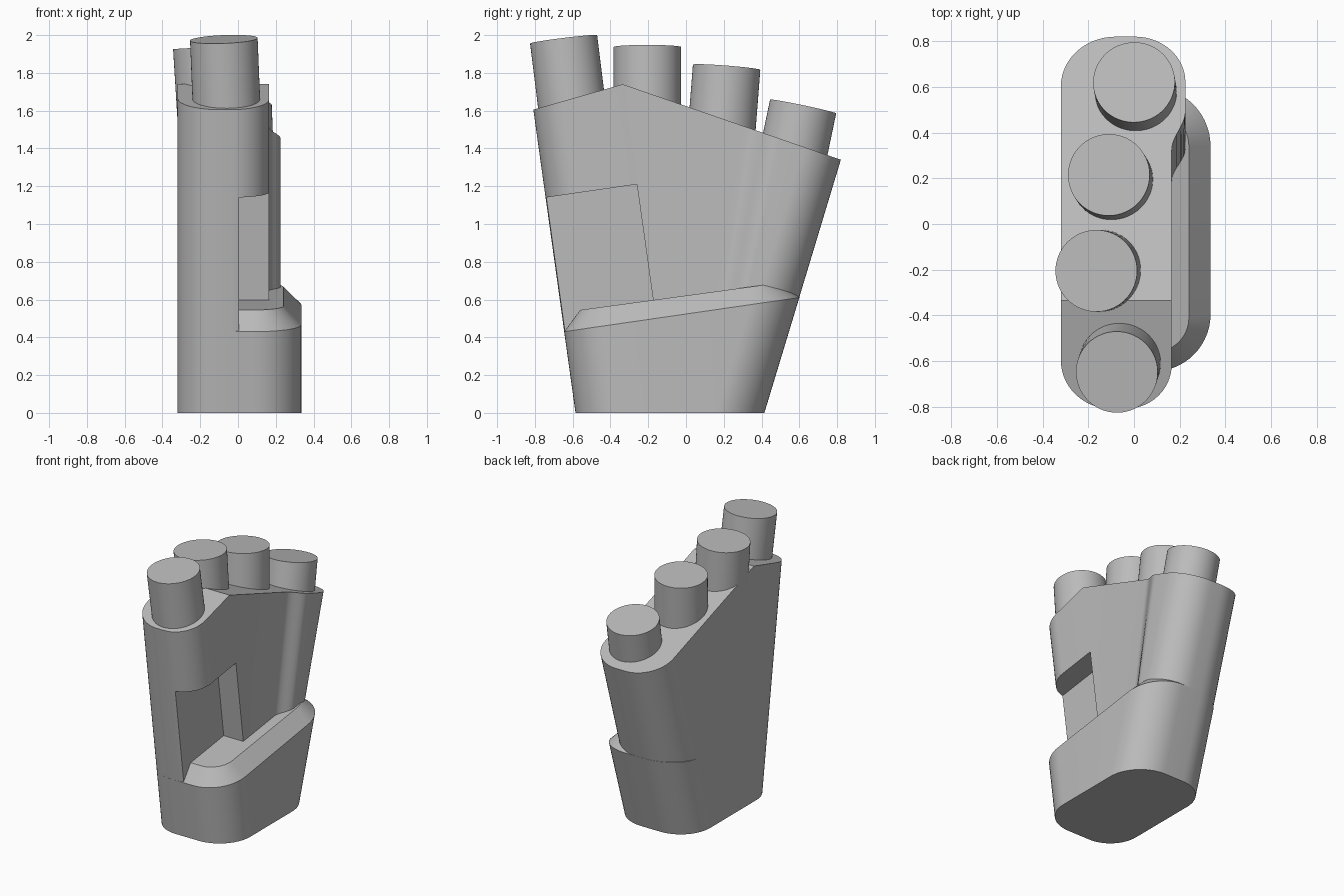
import bpy
import bmesh
from math import sin, cos, pi, radians
from mathutils import Vector

if "Cube" in bpy.data.objects:
    bpy.data.objects.remove(bpy.data.objects["Cube"], do_unlink=True)

# Single matte grey for every part
grey = bpy.data.materials.new("plain_grey")
grey.use_nodes = True
COLOUR = (0.5, 0.5, 0.5, 1)
grey.diffuse_color = COLOUR
grey.node_tree.nodes["Principled BSDF"].inputs["Base Color"].default_value = COLOUR

LEFT = -0.32


def make_object(name, bm):
    bmesh.ops.recalc_face_normals(bm, faces=bm.faces)
    mesh = bpy.data.meshes.new(name)
    bm.to_mesh(mesh)
    bm.free()
    mesh.materials.append(grey)
    obj = bpy.data.objects.new(name, mesh)
    bpy.context.collection.objects.link(obj)
    return obj


def select(obj):
    bpy.ops.object.select_all(action="DESELECT")
    obj.select_set(True)
    bpy.context.view_layer.objects.active = obj


def smooth(obj, angle=30):
    select(obj)
    bpy.ops.object.shade_smooth_by_angle(angle=radians(angle))


def front_y(z):
    return -0.585 - 0.139 * z


def back_y(z):
    return 0.415 + 0.302 * z


def corner(cx, cy, r, start, steps=14):
    angles = [start + pi / 2 * i / steps for i in range(steps + 1)]
    return [(cx + r * cos(a), cy + r * sin(a)) for a in angles]


def outline(x0, y0, y1, right_front, right_back, radii):
    """Rounded outline, anticlockwise, with an S-shaped step if the right side widens."""
    a, b, c, d = radii
    pts = corner(x0 + a, y0 + a, a, pi)
    pts += corner(right_front - b, y0 + b, b, 1.5 * pi)
    if right_back > right_front:
        span = y1 - y0
        for i in range(13):
            t = i / 12
            x = right_front + (right_back - right_front) * (1 - cos(pi * t)) / 2
            pts.append((x, y1 - span * (0.33 - 0.11 * t)))
    pts += corner(right_back - c, y1 - c, c, 0)
    pts += corner(x0 + d, y1 - d, d, pi / 2)
    return pts


def loft(rings):
    bm = bmesh.new()
    loops = [[bm.verts.new(p) for p in ring] for ring in rings]
    n = len(loops[0])
    for low, high in zip(loops, loops[1:]):
        for i in range(n):
            j = (i + 1) % n
            bm.faces.new((low[i], low[j], high[j], high[i]))
    bm.faces.new(loops[0][::-1])
    bm.faces.new(loops[-1])
    bmesh.ops.recalc_face_normals(bm, faces=bm.faces)
    return bm


def slice_top(bm, point, normal):
    geom = bm.verts[:] + bm.edges[:] + bm.faces[:]
    cut = bmesh.ops.bisect_plane(bm, geom=geom, plane_co=point, plane_no=normal,
                                 clear_outer=True)
    edges = [e for e in cut["geom_cut"] if isinstance(e, bmesh.types.BMEdge)]
    bmesh.ops.contextual_create(bm, geom=edges)


# Palm: flared body with a raised back edge, cut to a ridged top
rings = []
for z in (0, 1.95):
    shape = outline(LEFT, front_y(z), back_y(z), 0.165, 0.225, (0.22, 0.2, 0.22, 0.24))
    rings.append([(x, y, z) for x, y in shape])
palm_bm = loft(rings)
ridge = Vector((0, -0.335, 1.74))
slice_top(palm_bm, ridge, Vector((0, -0.135, 0.475)))
slice_top(palm_bm, ridge, Vector((0, 0.4, 1.155)))
palm = make_object("palm", palm_bm)

# Thumb recess: slanted notch through the front right of the palm
profile = [(-1, 0.3), (-0.132, 0.3), (-0.26, 1.21), (-1, 1.103)]
cutter = make_object("thumb_recess_cutter",
                     loft([[(x, y, z) for y, z in profile] for x in (0.005, 0.6)]))
select(palm)
notch = palm.modifiers.new("thumb_recess", "BOOLEAN")
notch.operation = "DIFFERENCE"
notch.solver = "EXACT"
notch.object = cutter
bpy.ops.object.modifier_apply(modifier=notch.name)
bpy.data.objects.remove(cutter, do_unlink=True)
smooth(palm)

# Heel: thicker base with a sloping rim and chamfered top
RADII = (0.22, 0.25, 0.26, 0.24)
base = outline(LEFT, front_y(0), back_y(0), 0.335, 0.335, RADII)
rim = outline(LEFT, -0.645, 0.6, 0.335, 0.335, RADII)
crest = outline(LEFT + 0.1, -0.56, 0.5, 0.24, 0.24, [r - 0.1 for r in RADII])
heel = make_object("heel", loft([
    [(x, y, 0) for x, y in base],
    [(x, y, 0.43 + (y + 0.645) * 0.145) for x, y in rim],
    [(x, y, 0.545 + (y + 0.56) * 0.136) for x, y in crest],
]))
smooth(heel, 25)


# Finger stubs: tilted cylinders sunk into the top
def finger(name, foot, tip, radius=0.179):
    foot, tip = Vector(foot), Vector(tip)
    axis = tip - foot
    bm = bmesh.new()
    bmesh.ops.create_cone(bm, cap_ends=True, segments=56, radius1=radius,
                          radius2=radius, depth=axis.length)
    turn = axis.to_track_quat("Z", "Y").to_matrix()
    bmesh.ops.rotate(bm, verts=bm.verts, matrix=turn)
    bmesh.ops.translate(bm, verts=bm.verts, vec=(foot + tip) / 2)
    smooth(make_object(name, bm))


finger("index_finger", (-0.058, -0.596, 1.56), (-0.075, -0.648, 1.978))
finger("middle_finger", (-0.138, -0.205, 1.5), (-0.165, -0.205, 1.937))
finger("ring_finger", (-0.09, 0.183, 1.42), (-0.11, 0.215, 1.83))
finger("little_finger", (0.015, 0.54, 1.24), (0, 0.62, 1.622))
